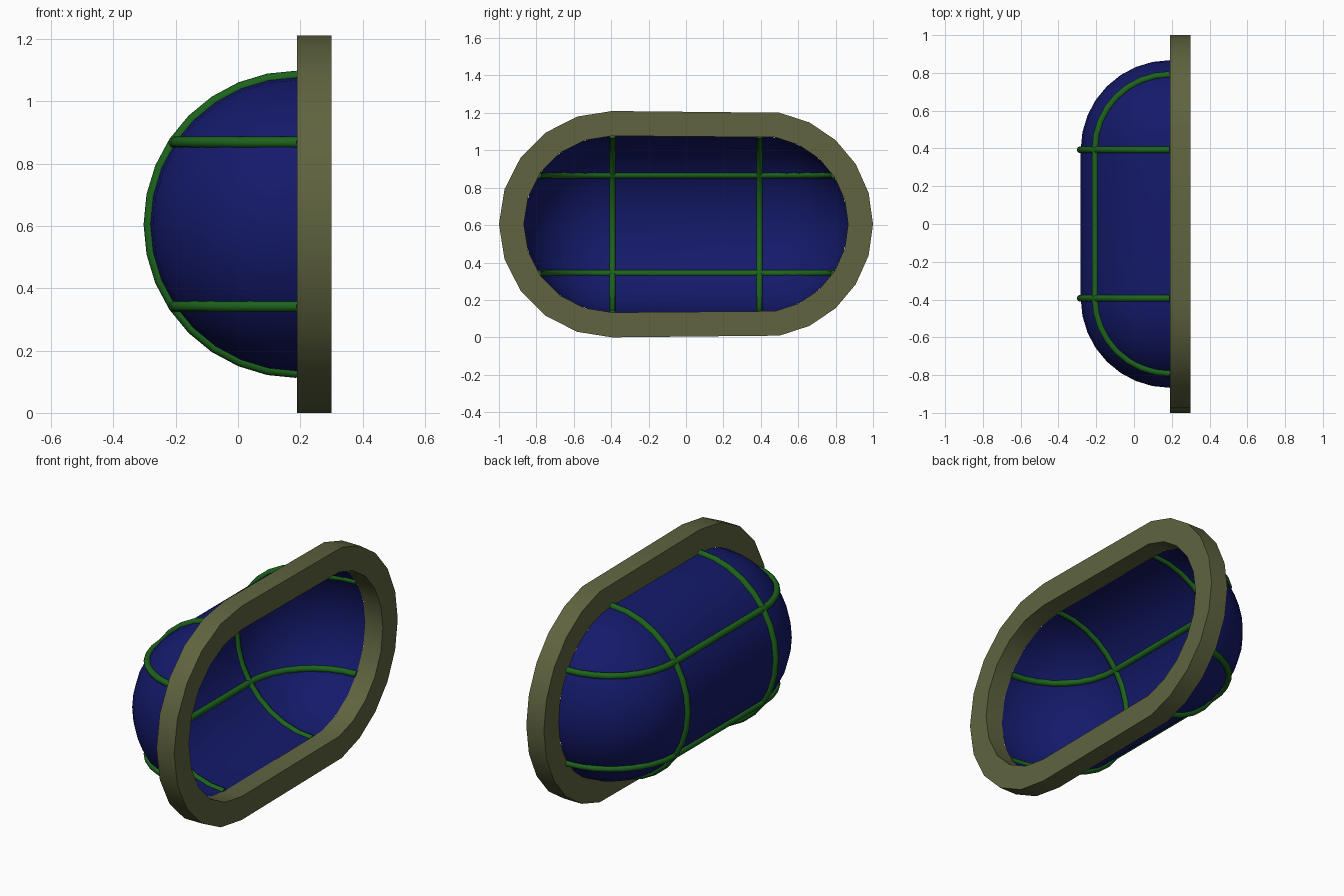
import bpy, bmesh
from math import sin, cos, radians, sqrt, pi

if "Cube" in bpy.data.objects:
    bpy.data.objects.remove(bpy.data.objects["Cube"])

CZ, HALF, R_OUT, R_IN = 0.605, 0.395, 0.605, 0.472   # centre height, half straight length, radii
X_BACK, X_FRONT = 0.30, 0.19
WIRE = 0.018


def paint(ob, name, rgb):
    mat = bpy.data.materials.new(name)
    mat.diffuse_color = (*rgb, 1)
    mat.use_nodes = True
    mat.node_tree.nodes["Principled BSDF"].inputs["Base Color"].default_value = mat.diffuse_color
    ob.data.materials.append(mat)


def mesh_object(name, bm):
    bmesh.ops.recalc_face_normals(bm, faces=bm.faces)
    me = bpy.data.meshes.new(name)
    bm.to_mesh(me)
    bm.free()
    ob = bpy.data.objects.new(name, me)
    bpy.context.collection.objects.link(ob)
    bpy.ops.object.select_all(action='DESELECT')
    ob.select_set(True)
    bpy.context.view_layer.objects.active = ob
    bpy.ops.object.shade_smooth_by_angle(angle=radians(30))
    return ob


def stadium(r):
    # left end spans the full half circle, right end stops short by 10 degrees
    left = [(-HALF - r * sin(a), CZ + r * cos(a)) for a in (i * pi / 10 for i in range(11))]
    right = [(HALF + r * cos(a), CZ + r * sin(a)) for a in (radians(-80 + 16 * i) for i in range(11))]
    return left + right


# Mounting frame: rectangular section swept round the stadium outline
bm = bmesh.new()
rings = [[bm.verts.new((x, y, z)) for y, z in stadium(r)]
         for x, r in ((X_FRONT, R_OUT), (X_BACK, R_OUT), (X_BACK, R_IN), (X_FRONT, R_IN))]
n = len(rings[0])
for k in range(4):
    a, b = rings[k], rings[(k + 1) % 4]
    for i in range(n):
        j = (i + 1) % n
        bm.faces.new((a[i], a[j], b[j], b[i]))
paint(mesh_object("mounting_frame", bm), "olive", (0.115, 0.127, 0.05))

# Glass dome: open half capsule lying along y
bm = bmesh.new()
profile = []
for i in range(9):
    a = i * pi / 16
    profile.append((-HALF - R_IN * cos(a), R_IN * sin(a)))
profile += [(-y, r) for y, r in reversed(profile)]
rows = [[bm.verts.new((X_FRONT - r * sin(t), y, CZ + r * cos(t)))
         for t in (j * pi / 16 for j in range(17))] for y, r in profile]
for a, b in zip(rows, rows[1:]):
    for j in range(16):
        bm.faces.new((a[j], a[j + 1], b[j + 1], b[j]))
bmesh.ops.remove_doubles(bm, verts=bm.verts, dist=1e-5)
paint(mesh_object("dome", bm), "blue", (0.007, 0.01, 0.145))


# Guard wires: round bars following the dome
def wire(name, pts):
    cu = bpy.data.curves.new(name, 'CURVE')
    cu.dimensions = '3D'
    cu.bevel_depth = WIRE
    cu.bevel_resolution = 2
    cu.use_fill_caps = True
    sp = cu.splines.new('POLY')
    sp.points.add(len(pts) - 1)
    for p, co in zip(sp.points, pts):
        p.co = (*co, 1)
    sp.use_smooth = True
    ob = bpy.data.objects.new(name, cu)
    bpy.context.collection.objects.link(ob)
    paint(ob, name + "_green", (0.012, 0.125, 0.012))


RW, DZ = 0.475, 0.263
RH = sqrt(RW ** 2 - DZ ** 2)
angles = [i * pi / 16 for i in range(17)]
for side, s in (("left", -1), ("right", 1)):
    wire("upright_wire_" + side,
         [(X_FRONT - RW * sin(t), s * 0.393, CZ + RW * cos(t)) for t in angles])
for side, s in (("lower", -1), ("upper", 1)):
    end = [(X_FRONT - RH * sin(t), -HALF - RH * cos(t), CZ + s * DZ) for t in angles[:9]]
    wire("long_wire_" + side, end + [(x, -y, z) for x, y, z in reversed(end)])
